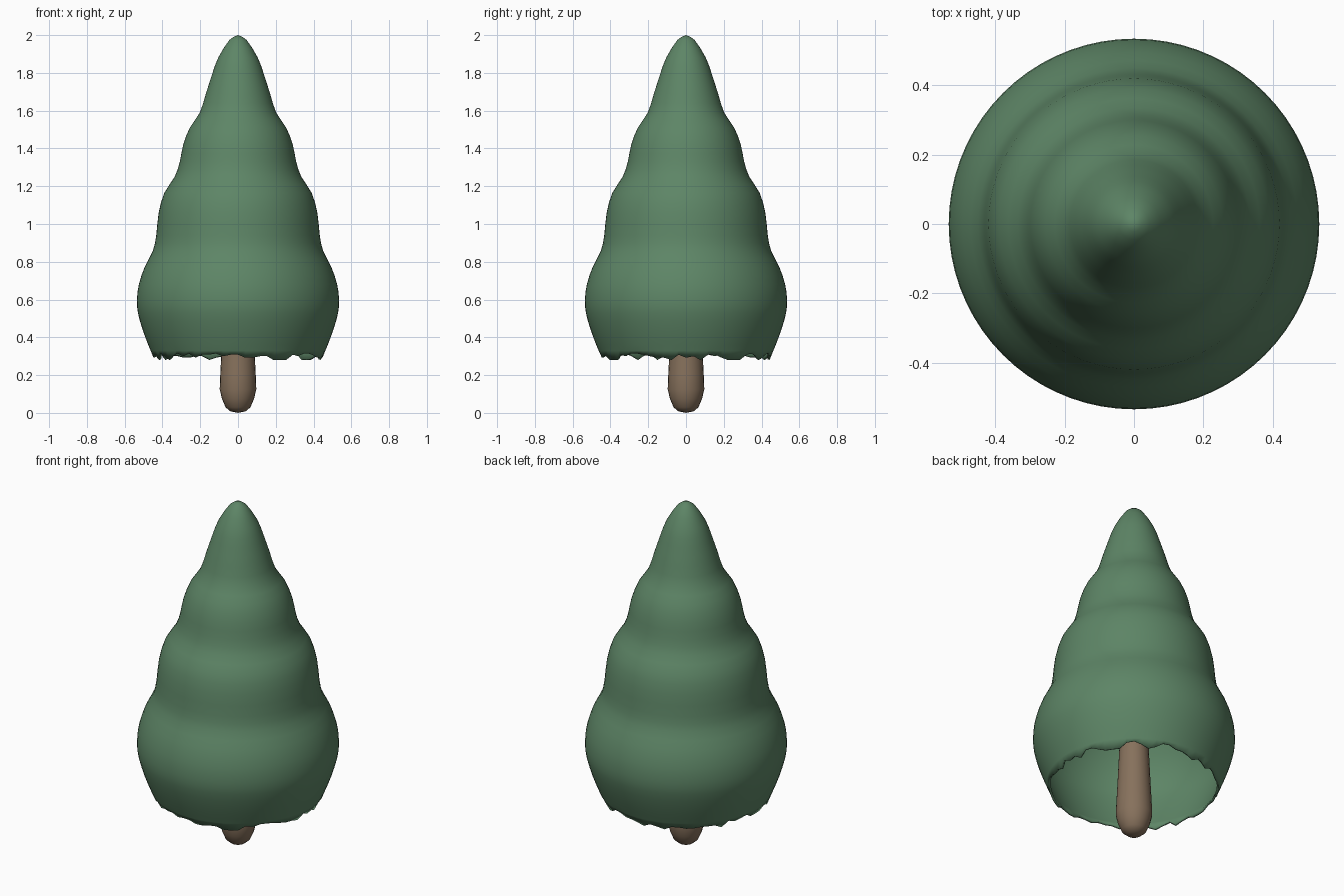
import bpy, bmesh, math, random
from mathutils import Vector

if "Cube" in bpy.data.objects:
    bpy.data.objects.remove(bpy.data.objects["Cube"])

random.seed(4)


def material(name, rgb):
    m = bpy.data.materials.new(name)
    m.diffuse_color = (*rgb, 1)
    m.use_nodes = True
    m.node_tree.nodes["Principled BSDF"].inputs["Base Color"].default_value = m.diffuse_color
    return m


def smooth_profile(pts, steps):
    # Catmull-Rom curve through the profile points
    p = [Vector(q) for q in pts]
    p = [2 * p[0] - p[1]] + p + [2 * p[-1] - p[-2]]
    out = []
    for i in range(1, len(p) - 2):
        a, b, c, d = p[i - 1:i + 3]
        for k in range(steps):
            t = k / steps
            out.append(0.5 * (2 * b + (c - a) * t + (2 * a - 5 * b + 4 * c - d) * t * t
                              + (3 * b - a - 3 * c + d) * t ** 3))
    return out + [p[-2]]


def lathe(name, profile, segs, mat, wobble=None):
    # profile runs bottom to top; zero radius closes to a single point
    bm = bmesh.new()
    rings = []
    for j, (r, z) in enumerate(profile):
        if r < 1e-4:
            rings.append([bm.verts.new((0, 0, z))] * segs)
            continue
        ring = []
        for i in range(segs):
            a = 2 * math.pi * i / segs
            dr, dz = wobble(j, i) if wobble else (0, 0)
            ring.append(bm.verts.new(((r + dr) * math.cos(a), (r + dr) * math.sin(a), z + dz)))
        rings.append(ring)
    for lo, hi in zip(rings, rings[1:]):
        for i in range(segs):
            k = (i + 1) % segs
            face = list(dict.fromkeys((lo[i], lo[k], hi[k], hi[i])))
            bm.faces.new(face)
    me = bpy.data.meshes.new(name)
    bm.to_mesh(me)
    bm.free()
    me.materials.append(mat)
    ob = bpy.data.objects.new(name, me)
    bpy.context.collection.objects.link(ob)
    bpy.context.view_layer.objects.active = ob
    ob.select_set(True)
    bpy.ops.object.shade_smooth_by_angle(angle=math.radians(45))
    ob.select_set(False)
    return ob


green = material("needle_green", (0.11, 0.235, 0.133))
brown = material("bark_brown", (0.24, 0.165, 0.107))

# Foliage: four blended tiers as one hollow shell with a ragged lower rim
SEGS = 72
rag = [random.choice((-0.02, -0.008, 0.0, 0.008, 0.014)) for _ in range(SEGS)]


def ragged(j, i):
    return (0.3 * rag[i], rag[i]) if j == 0 else (0, 0)


outline = [(0.45, 0.30), (0.475, 0.36), (0.505, 0.44), (0.53, 0.53), (0.535, 0.60),
           (0.525, 0.68), (0.495, 0.77), (0.45, 0.86), (0.433, 0.94), (0.42, 1.06),
           (0.39, 1.165), (0.335, 1.25), (0.308, 1.33), (0.29, 1.42), (0.255, 1.51),
           (0.202, 1.59), (0.17, 1.69), (0.138, 1.79), (0.105, 1.88), (0.045, 1.975), (0, 2.0)]
foliage = lathe("foliage", smooth_profile(outline, 2), SEGS, green, ragged)
shell = foliage.modifiers.new("thickness", 'SOLIDIFY')
shell.thickness = 0.012
shell.offset = -1

# Trunk: rounded foot, tapering up inside the foliage
trunk_outline = [(0, 0), (0.04, 0.008), (0.066, 0.03), (0.085, 0.075), (0.097, 0.125),
                 (0.094, 0.20), (0.088, 0.32), (0.076, 0.58), (0.065, 0.75), (0, 0.78)]
lathe("trunk", trunk_outline, 24, brown)
